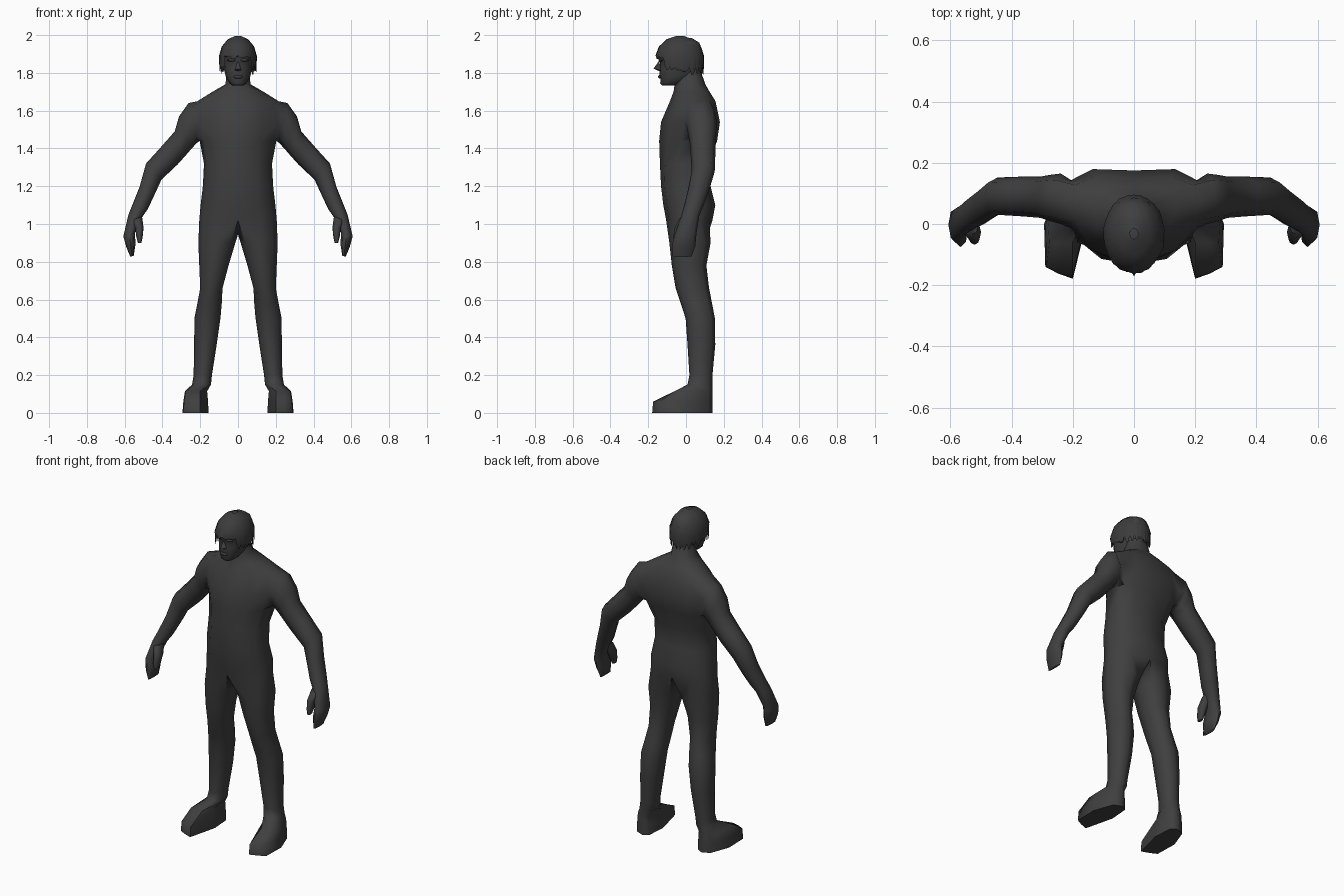
import bpy, bmesh, math, random
from mathutils import Vector

if "Cube" in bpy.data.objects:
    bpy.data.objects.remove(bpy.data.objects["Cube"])

random.seed(4)
S = 0.74  # diagonal factor of eight-sided rings


def material(name, v):
    m = bpy.data.materials.new(name)
    m.diffuse_color = (v, v, v, 1)
    m.use_nodes = True
    m.node_tree.nodes["Principled BSDF"].inputs["Base Color"].default_value = m.diffuse_color
    return m


SKIN = material("charcoal skin", 0.05)
HAIR = material("charcoal hair", 0.045)


def finish(bm, name, mat, mirror=True, angle=65):
    bmesh.ops.recalc_face_normals(bm, faces=bm.faces)
    me = bpy.data.meshes.new(name)
    bm.to_mesh(me)
    bm.free()
    ob = bpy.data.objects.new(name, me)
    bpy.context.collection.objects.link(ob)
    me.materials.append(mat)
    if mirror:
        mod = ob.modifiers.new("mirror", 'MIRROR')
        mod.merge_threshold = 0.0005
    bpy.ops.object.select_all(action='DESELECT')
    ob.select_set(True)
    bpy.context.view_layer.objects.active = ob
    bpy.ops.object.shade_smooth_by_angle(angle=math.radians(angle))
    return ob


def verts(bm, pts):
    return [bm.verts.new(p) for p in pts]


def bridge(bm, a, b, closed=True, skip=()):
    n = len(a)
    for i in range(n if closed else n - 1):
        if i not in skip:
            j = (i + 1) % n
            bm.faces.new((a[i], a[j], b[j], b[i]))


def half_ring(z, hw, yf, yb, shift=0.0):
    # seven points from front centre round the side to back centre
    pts = []
    for i in range(7):
        a = math.radians(-90 + 30 * i)
        c = 0.0 if i in (0, 6) else math.cos(a)
        pts.append((hw * c ** 0.8, (yf + yb) / 2 + (yb - yf) / 2 * math.sin(a) + shift * c, z))
    return pts


def arm_ring(ox, oz, ix, iz, yf, yb):
    # ring spanning an outer and an inner point, starting inner-front
    c = Vector(((ox + ix) / 2, (yf + yb) / 2, (oz + iz) / 2))
    u = Vector(((ox - ix) / 2, 0, (oz - iz) / 2))
    v = Vector((0, (yb - yf) / 2, 0))
    uv = [(-S, -S), (-1, 0), (-S, S), (0, 1), (S, S), (1, 0), (S, -S), (0, -1)]
    return [c + u * p + v * q for p, q in uv]


def leg_ring(z, xi, xo, yf, yb):
    xy = [(-S, -S), (0, -1), (S, -S), (1, 0), (S, S), (0, 1), (-S, S), (-1, 0)]
    return [((xi + xo) / 2 + (xo - xi) / 2 * p, (yf + yb) / 2 + (yb - yf) / 2 * q, z) for p, q in xy]


# ---- body: half torso with arm and leg grown from its openings
bm = bmesh.new()
torso = [verts(bm, half_ring(*r)) for r in [
    (1.02, .205, -.105, .14), (1.10, .198, -.12, .155), (1.20, .186, -.132, .13),
    (1.32, .180, -.138, .125, .02), (1.44, .203, -.142, .16, .05),
    (1.54, .235, -.132, .175, .05), (1.65, .215, -.085, .152, .04),
    (1.70, .135, -.066, .125, .02), (1.74, .066, -.06, .102), (1.82, .06, -.05, .075)]]
for k in range(len(torso) - 1):
    bridge(bm, torso[k], torso[k + 1], False, (2, 3) if k in (4, 5) else ())

# arm and hand
A, B, C = torso[4:7]
loop = [A[2], A[3], A[4], B[4], C[4], C[3], C[2], B[2]]
bm.verts.remove(B[3])
for r in [(.262, 1.64, .217, 1.43, .0, .165), (.312, 1.57, .245, 1.40, .01, .16),
          (.335, 1.49, .275, 1.365, .02, .155), (.41, 1.405, .32, 1.315, .025, .155),
          (.487, 1.32, .405, 1.235, .03, .152), (.52, 1.20, .442, 1.155, .01, .122),
          (.56, 1.10, .477, 1.08, -.012, .09), (.58, 1.05, .508, 1.035, -.025, .07),
          (.607, .935, .545, .955, -.06, .055), (.592, .88, .543, .89, -.075, .05),
          (.570, .826, .552, .832, -.07, .03)]:
    ring = verts(bm, arm_ring(*r))
    bridge(bm, loop, ring)
    loop = ring
bm.faces.new(loop)

# thumb
loop = None
for r in [(.565, 1.02, .508, 1.04, -.035, .03), (.545, .98, .500, .98, -.06, .005),
          (.538, .93, .505, .93, -.068, -.015), (.530, .90, .512, .90, -.066, -.03)]:
    ring = verts(bm, arm_ring(*r))
    if loop:
        bridge(bm, loop, ring)
    else:
        bm.faces.new(ring)
    loop = ring
bm.faces.new(loop)

# leg
loop = torso[0] + [bm.verts.new((0, .02, .945))]
rings = [leg_ring(*r) for r in [
    (.90, .014, .21, -.088, .13), (.78, .05, .205, -.075, .108), (.66, .082, .2, -.055, .122),
    (.58, .086, .215, -.028, .138), (.50, .093, .231, -.002, .153), (.36, .113, .232, .008, .155),
    (.20, .138, .235, .018, .14), (.15, .143, .243, .008, .14)]]
# foot, toes turned out
sole = [(.2, -.179), (.248, -.162), (.29, -.14), (.294, 0), (.25, .12), (.2, .141), (.165, .12), (.156, 0)]
for z, front, s in [(.115, -.06, .85), (.06, -.174, .95), (0, -.18, 1)]:
    rings.append([(.205 + (x - .205) * s, max(y, front), z) for x, y in sole])
for r in rings:
    ring = verts(bm, r)
    bridge(bm, loop, ring)
    loop = ring
bm.faces.new(loop)
finish(bm, "body", SKIN)

# ---- head
bm = bmesh.new()
rings = [verts(bm, half_ring(*r)) for r in [
    (1.732, .028, -.125, -.05), (1.745, .045, -.137, -.01), (1.765, .058, -.134, .03),
    (1.785, .066, -.142, .055), (1.82, .075, -.138, .075), (1.855, .08, -.138, .083),
    (1.875, .082, -.148, .086), (1.92, .084, -.146, .087), (1.96, .068, -.12, .07),
    (1.985, .03, -.07, .03)]]
for a, b in zip(rings, rings[1:]):
    bridge(bm, a, b, False)
bm.faces.new(rings[0])
bm.faces.new(rings[-1])
finish(bm, "head", SKIN)

# nose
bm = bmesh.new()
top, tip, base = verts(bm, [(0, -.142, 1.865), (0, -.172, 1.822), (0, -.136, 1.807)])
wing = bm.verts.new((.018, -.134, 1.815))
bm.faces.new((top, tip, wing))
bm.faces.new((tip, base, wing))
finish(bm, "nose", SKIN)


def blob(name, loc, size):
    bm = bmesh.new()
    bmesh.ops.create_uvsphere(bm, u_segments=8, v_segments=6, radius=1)
    for v in bm.verts:
        v.co = Vector([v.co[i] * size[i] + loc[i] for i in range(3)])
    return finish(bm, name, SKIN, mirror=loc[0] > 0)


blob("lips", (0, -.137, 1.779), (.026, .011, .009))
blob("ears", (.082, -.01, 1.835), (.009, .02, .03))
blob("brows", (.032, -.13, 1.868), (.026, .015, .008))

# ---- hair: layered tapering locks swept down from the crown
bm = bmesh.new()
for layer, count in ((0, 22), (1, 26)):
    for n in range(count):
        a = 2 * math.pi * (n + .5 * layer) / count
        facing = math.sin(a)  # -1 front, +1 back
        end = 1.885 if facing < -.72 else 1.815 - .025 * max(facing, 0)
        end += random.uniform(-.012, .018)
        grow = .93 + .05 * layer + random.uniform(0, .03)
        width = 2 * math.pi / count * .72
        prev = None
        for t in (0.06, .25, .45, .65, .85, 1.0):
            if t < .7:  # dome
                e = t / .7 * math.pi / 2
                rad, z = math.sin(e), 1.875 + .122 * math.cos(e) * (.97 + .03 * layer)
            else:  # hanging end
                rad, z = 1 - .04 * (t - .7) / .3, 1.875 + (end - 1.875) * (t - .7) / .3
            w = width * (1 if t < .8 else .8 if t < .95 else .12)
            row = []
            for side in (-1, 0, 1):
                b = a + side * w
                k = rad * grow * (1 + (.025 if side == 0 else 0))
                row.append((.1 * k * math.cos(b), -.032 + .128 * k * math.sin(b), z))
            row = verts(bm, row)
            if prev:
                bridge(bm, prev, row, False)
            prev = row
ob = finish(bm, "hair", HAIR, mirror=False, angle=50)
